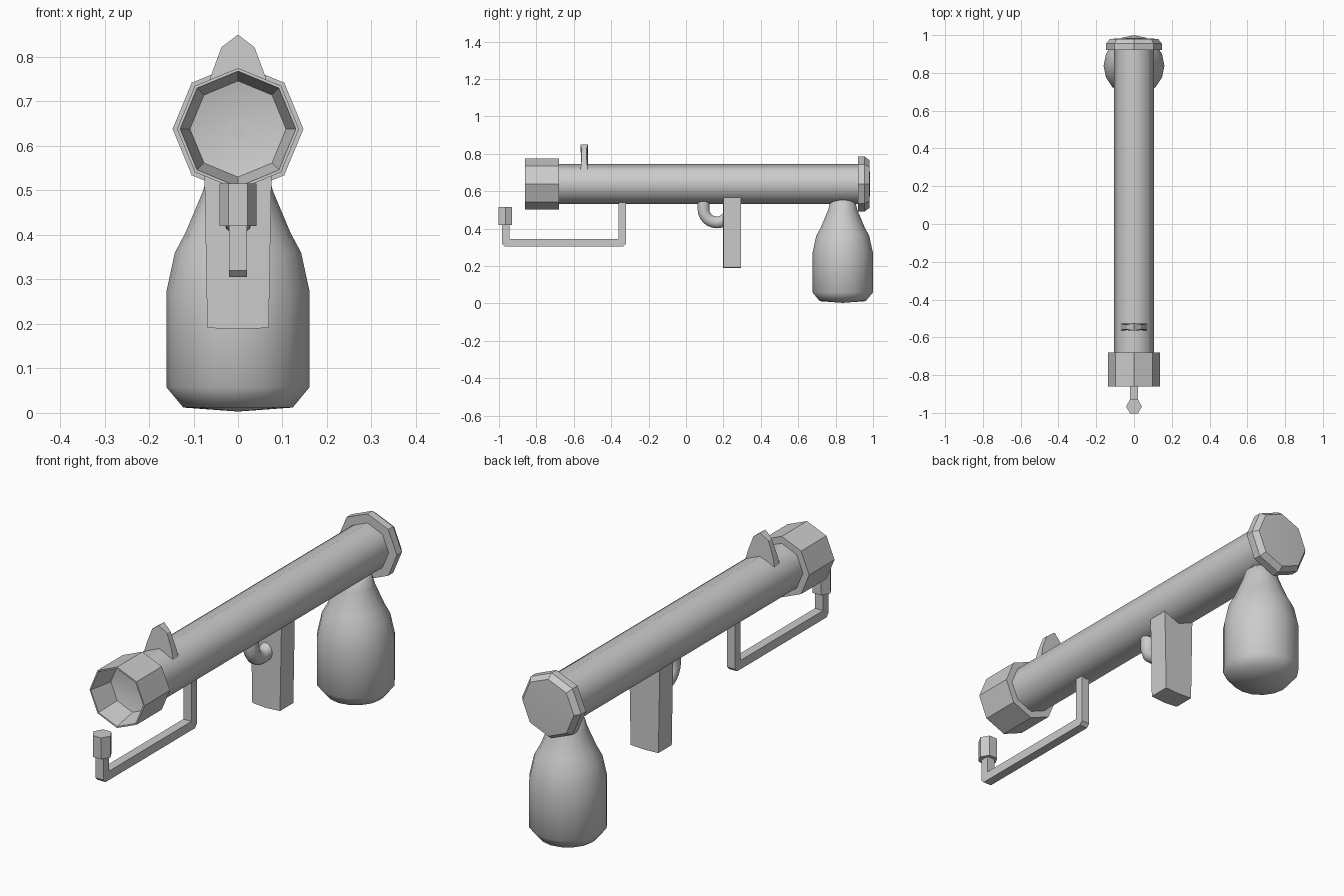
import bpy, bmesh, math

if "Cube" in bpy.data.objects:
    bpy.data.objects.remove(bpy.data.objects["Cube"])

AXIS_Z = 0.638  # height of the barrel centreline


def finish(name, verts, faces, angle=30):
    me = bpy.data.meshes.new(name)
    me.from_pydata(verts, [], faces)
    bm = bmesh.new()
    bm.from_mesh(me)
    bmesh.ops.remove_doubles(bm, verts=bm.verts, dist=1e-5)
    bmesh.ops.recalc_face_normals(bm, faces=bm.faces)
    bm.to_mesh(me)
    bm.free()
    ob = bpy.data.objects.new(name, me)
    bpy.context.collection.objects.link(ob)
    bpy.ops.object.select_all(action='DESELECT')
    ob.select_set(True)
    bpy.context.view_layer.objects.active = ob
    bpy.ops.object.shade_smooth_by_angle(angle=math.radians(angle))
    return ob


def loft(name, rings, angle=30, caps=True):
    n = len(rings[0])
    verts = [p for r in rings for p in r]
    faces = [(i * n + j, i * n + (j + 1) % n, (i + 1) * n + (j + 1) % n, (i + 1) * n + j)
             for i in range(len(rings) - 1) for j in range(n)]
    if caps:
        faces += [tuple(range(n)), tuple(range(len(verts) - n, len(verts)))]
    return finish(name, verts, faces, angle)


def turned_y(name, profile, angle=30, caps=True, n=8):
    """Revolve (radius, y) points around the barrel axis."""
    rings = [[(r * math.sin(2 * math.pi * k / n), y, AXIS_Z + r * math.cos(2 * math.pi * k / n))
              for k in range(n)] for r, y in profile]
    return loft(name, rings, angle, caps)


def turned_z(name, profile, yc, n, angle=30, caps=True):
    """Revolve (radius, z) points around an upright axis at y = yc."""
    rings = [[(r * math.cos(2 * math.pi * k / n), yc + r * math.sin(2 * math.pi * k / n), z)
              for k in range(n)] for r, z in profile]
    return loft(name, rings, angle, caps)


# Barrel, muzzle collar with hollow mouth, and rear flange
turned_y("barrel", [(0.106, -0.73), (0.106, 0.94)], angle=50)
turned_y("muzzle", [(0, -0.68), (0.137, -0.68), (0.137, -0.86), (0.13, -0.86),
                    (0.108, -0.75), (0, -0.725)], caps=False)
turned_y("rear_flange", [(0, 0.92), (0.147, 0.92), (0.147, 0.955), (0.128, 0.98), (0, 0.985)],
         caps=False)

# Bottle tank under the rear end
turned_z("bottle_tank", [(0, 0.003), (0.123, 0.012), (0.161, 0.058), (0.161, 0.272),
                         (0.142, 0.36), (0.118, 0.405), (0.078, 0.5), (0.069, 0.535),
                         (0.045, 0.557)], 0.838, 16, angle=50)

# Grip, tapering slightly towards the bottom
loft("grip", [[(-w, 0.2, z), (0, 0.197, z - 0.003), (w, 0.2, z),
               (w, 0.295, z), (0, 0.295, z - 0.003), (-w, 0.295, z)]
              for w, z in ((0.069, 0.191), (0.076, 0.57))])

# Trigger hook: half ring between barrel and grip
hook = []
for i in range(13):
    a = math.pi + math.pi * i / 12
    hook.append([((0.033 * math.cos(b)),
                  0.165 + (0.072 + 0.033 * math.sin(b)) * math.cos(a),
                  0.505 + (0.072 + 0.033 * math.sin(b)) * math.sin(a))
                 for b in [2 * math.pi * k / 10 for k in range(10)]])
hook.insert(0, [(x, y, z + 0.04) for x, y, z in hook[0]])
loft("trigger_hook", hook, angle=60)

# Square rod bent below the barrel, with chamfered corners
outer = [(-0.32, 0.57), (-0.32, 0.32), (-0.335, 0.305), (-0.97, 0.305), (-0.985, 0.32), (-0.985, 0.44)]
inner = [(-0.36, 0.57), (-0.36, 0.345), (-0.36, 0.345), (-0.945, 0.345), (-0.945, 0.345), (-0.945, 0.44)]
loft("pilot_rod", [[(-0.02, *o), (0.02, *o), (0.02, *i), (-0.02, *i)]
                   for o, i in zip(outer, inner)])

# Hexagonal nozzle at the rod's end
turned_z("pilot_nozzle", [(0.042, 0.42), (0.042, 0.516)], -0.966, 6)

# Front sight blade, thinner at its shoulders
sight = [(-0.078, 0.69, 0.022), (-0.062, 0.755, 0.015), (-0.037, 0.822, 0.012), (0, 0.85, 0.02),
         (0.037, 0.822, 0.012), (0.062, 0.755, 0.015), (0.078, 0.69, 0.022), (0, 0.69, 0.02)]
rows = [[(x, -0.545 + s * t, z) for x, z, t in sight] for s in (-1, 1)]
loft("sight_blade", rows)
